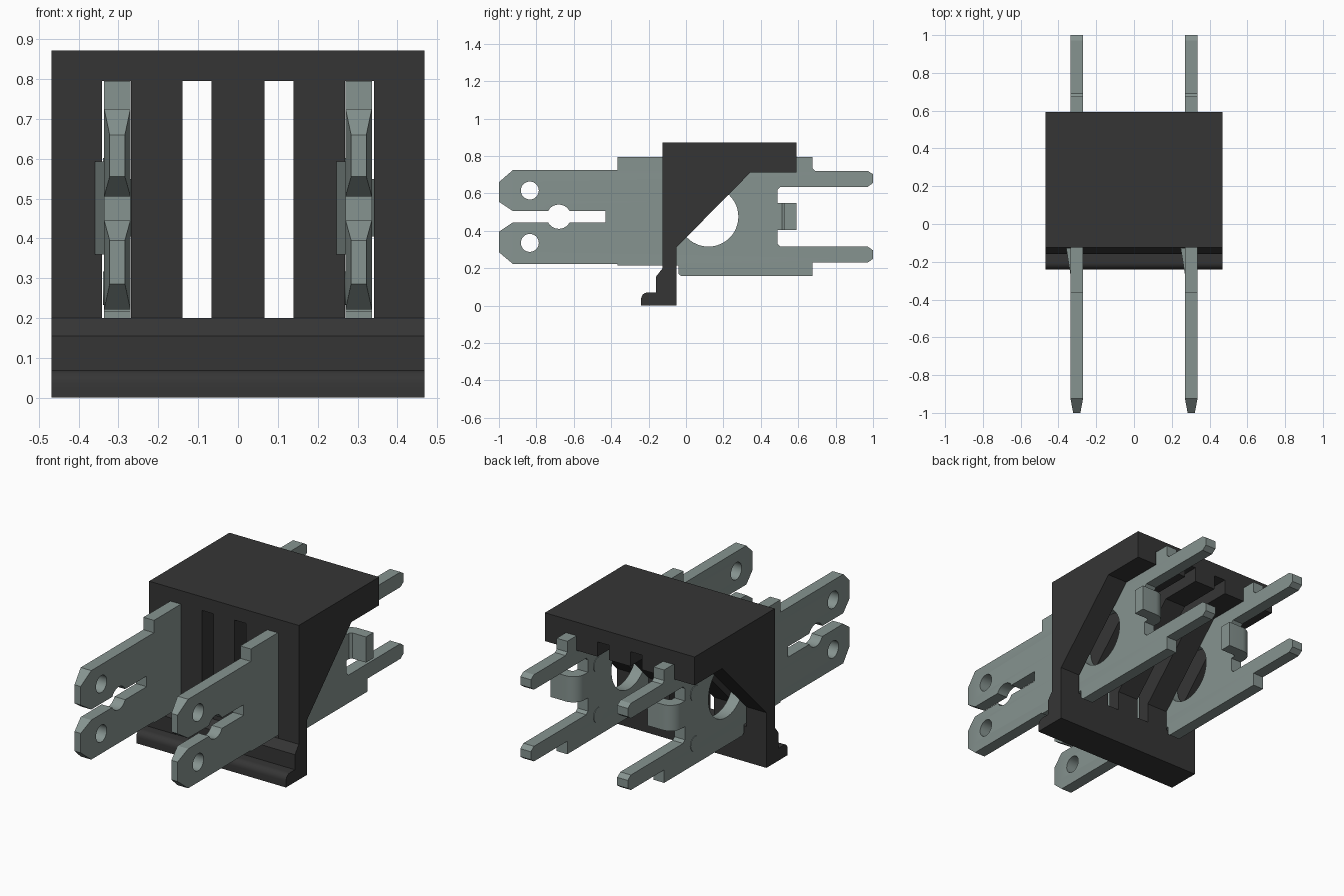
import bpy, bmesh, math
from mathutils import Matrix

cube = bpy.data.objects.get("Cube")
if cube:
    bpy.data.objects.remove(cube, do_unlink=True)


def material(name, rgb):
    m = bpy.data.materials.new(name)
    m.use_nodes = True
    m.diffuse_color = (*rgb, 1)
    bsdf = next(n for n in m.node_tree.nodes if n.type == 'BSDF_PRINCIPLED')
    bsdf.inputs["Base Color"].default_value = (*rgb, 1)
    return m


BLACK = material("black plastic", (0.036, 0.036, 0.036))
METAL = material("grey metal", (0.24, 0.295, 0.28))

# Side profiles (y, z) are extruded along x; plan profiles (x, y) along z
SIDE = Matrix(((0, 0, 1, 0), (1, 0, 0, 0), (0, 1, 0, 0), (0, 0, 0, 1)))
PLAN = Matrix.Identity(4)


def arc(cx, cy, r, a0, a1, n):
    steps = [math.radians(a0 + (a1 - a0) * i / n) for i in range(n + 1)]
    return [(cx + r * math.cos(a), cy + r * math.sin(a)) for a in steps]


def circle(cx, cy, r, n=32):
    return arc(cx, cy, r, 0, 360, n)[:-1]


def prism(name, loops, half, axis, mat, offset=(0, 0, 0)):
    """Extrude an outline (first loop) with holes (other loops)."""
    cu = bpy.data.curves.new(name + "_outline", 'CURVE')
    cu.dimensions = '2D'
    cu.fill_mode = 'BOTH'
    cu.extrude = half
    for loop in loops:
        s = cu.splines.new('POLY')
        s.points.add(len(loop) - 1)
        for p, (u, v) in zip(s.points, loop):
            p.co = (u, v, 0, 1)
        s.use_cyclic_u = True
    tmp = bpy.data.objects.new(name + "_outline", cu)
    bpy.context.collection.objects.link(tmp)
    dg = bpy.context.evaluated_depsgraph_get()
    me = bpy.data.meshes.new_from_object(tmp.evaluated_get(dg))
    bpy.data.objects.remove(tmp, do_unlink=True)
    bpy.data.curves.remove(cu)
    me.name = name
    me.transform(Matrix.Translation(offset) @ axis)
    bm = bmesh.new()
    bm.from_mesh(me)
    bmesh.ops.remove_doubles(bm, verts=bm.verts, dist=1e-5)
    bmesh.ops.recalc_face_normals(bm, faces=bm.faces)
    bm.to_mesh(me)
    bm.free()
    me.materials.clear()
    me.materials.append(mat)
    ob = bpy.data.objects.new(name, me)
    bpy.context.collection.objects.link(ob)
    return ob


def select(ob):
    bpy.ops.object.select_all(action='DESELECT')
    ob.select_set(True)
    bpy.context.view_layer.objects.active = ob


def smooth(ob):
    select(ob)
    bpy.ops.object.shade_smooth_by_angle(angle=math.radians(30))


# Housing: hooded wedge with a rounded lip at the foot
body = [(-0.125, 0.872), (0.592, 0.872), (0.592, 0.712), (0.345, 0.712),
        (-0.05, 0.312), (-0.05, 0), (-0.24, 0)]
body += arc(-0.205, 0.035, 0.035, 180, 90, 6)
body += [(-0.16, 0.07), (-0.16, 0.155), (-0.125, 0.2)]
housing = prism("housing", [body], 0.468, SIDE, BLACK)

# Four slots running right through the housing
for x in (-0.3055, -0.1025, 0.1025, 0.3055):
    box = [(-0.7, 0.2), (0.9, 0.2), (0.9, 0.795), (-0.7, 0.795)]
    cutter = prism("slot_cutter", [box], 0.0365, SIDE, BLACK, (x, 0, 0))
    cutter.hide_render = True
    mod = housing.modifiers.new("slot", 'BOOLEAN')
    mod.operation = 'DIFFERENCE'
    mod.solver = 'EXACT'
    mod.object = cutter
    select(housing)
    bpy.ops.object.modifier_apply(modifier=mod.name)
    bpy.data.objects.remove(cutter, do_unlink=True)
smooth(housing)

# Terminal outline: forked blade at the front, two pins at the back
T = 0.033
a = math.degrees(math.asin(0.03 / 0.065))
blade = [(-1, 0.66), (-0.925, 0.725), (-0.365, 0.725), (-0.365, 0.795),
         (0.675, 0.795), (0.675, 0.735), (0.69, 0.72),
         (0.972, 0.72), (1, 0.702), (1, 0.655), (0.972, 0.635),
         (0.505, 0.635), (0.49, 0.62), (0.49, 0.33), (0.505, 0.315),
         (0.972, 0.315), (1, 0.295), (1, 0.25), (0.972, 0.23),
         (0.675, 0.23), (0.675, 0.157), (-0.025, 0.157), (-0.04, 0.17),
         (-0.04, 0.215), (-0.365, 0.215), (-0.365, 0.222), (-0.925, 0.222),
         (-1, 0.285), (-1, 0.395), (-0.925, 0.445)]
blade += arc(-0.68, 0.475, 0.065, 180 + a, 360 - a, 10)
blade += [(-0.43, 0.445), (-0.43, 0.505)]
blade += arc(-0.68, 0.475, 0.065, a, 180 - a, 10)
blade += [(-0.925, 0.505), (-1, 0.555)]
holes = [circle(0.12, 0.475, 0.16, 48),
         circle(-0.835, 0.615, 0.048), circle(-0.835, 0.335, 0.048)]


def taper_tips(ob):
    """Thin the blade towards its front tips."""
    bm = bmesh.new()
    bm.from_mesh(ob.data)
    bmesh.ops.bisect_plane(bm, geom=bm.verts[:] + bm.edges[:] + bm.faces[:],
                           plane_co=(0, -0.925, 0), plane_no=(0, 1, 0), dist=1e-5)
    for v in bm.verts:
        if v.co.y < -0.925:
            v.co.x *= 1 - 0.42 * (-0.925 - v.co.y) / 0.075
    bm.to_mesh(ob.data)
    bm.free()


# Bent stop tab between the pins
tab = [(-T, 0.48)] + arc(0.037, 0.52, 0.07, 180, 90, 8)
tab += [(0.13, 0.59), (0.13, 0.525), (0.045, 0.525), (T, 0.513), (T, 0.48)]
# Sprung latch that flares out of the blade
latch = [(-0.02, -0.27), (-T, -0.27), (-0.056, -0.128), (-0.02, -0.128)]

for side, x in (("left", 0.303), ("right", -0.303)):
    parts = [prism(side + "_terminal", [blade] + holes, T, SIDE, METAL)]
    taper_tips(parts[0])
    parts.append(prism(side + "_stop_tab", [tab], 0.0725, PLAN, METAL, (0, 0, 0.477)))
    parts.append(prism(side + "_latch", [latch], 0.117, PLAN, METAL, (0, 0, 0.476)))
    # Round marks near the pin roots
    for z in (0.56, 0.275):
        parts.append(prism(side + "_pin_mark", [circle(0.4, z, 0.042, 24)], 0.003,
                           SIDE, METAL, (-T, 0, 0)))
    for p in parts:
        p.location.x = x
        smooth(p)
